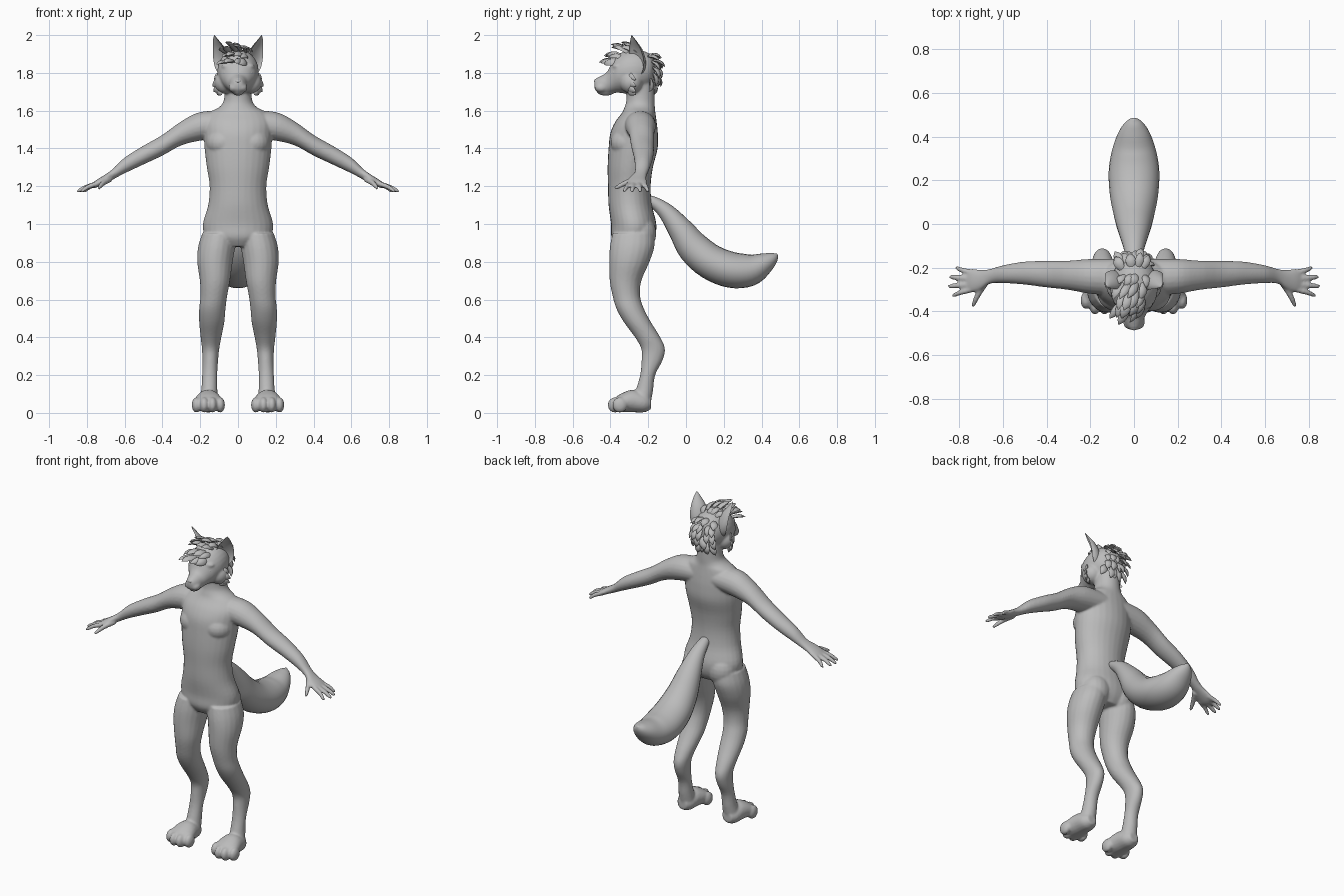
import bpy, bmesh, math, random
from mathutils import Vector, Matrix

cube = bpy.data.objects.get("Cube")
if cube:
    bpy.data.objects.remove(cube)
random.seed(4)
X, Y, Z = Vector((1, 0, 0)), Vector((0, 1, 0)), Vector((0, 0, 1))

fur = bpy.data.materials.new("plain_grey")
fur.use_nodes = True
fur.diffuse_color = (0.5, 0.5, 0.5, 1)
fur.node_tree.nodes["Principled BSDF"].inputs["Base Color"].default_value = (0.5, 0.5, 0.5, 1)


def smooth_rows(rows, steps):
    """Catmull-Rom interpolation through rows of numbers."""
    out = []
    for i in range(len(rows) - 1):
        p0, p1 = rows[max(i - 1, 0)], rows[i]
        p2, p3 = rows[i + 1], rows[min(i + 2, len(rows) - 1)]
        for k in range(steps):
            t = k / steps
            out.append([b + t * (c - a) / 2 + t * t * (a - 2.5 * b + 2 * c - d / 2)
                        + t ** 3 * (1.5 * (b - c) + (d - a) / 2)
                        for a, b, c, d in zip(p0, p1, p2, p3)])
    return out + [list(rows[-1])]


def loft(bm, rows, u, v=None, sides=20, steps=4, hollow=None):
    """Rows are x, y, z, half size along u, half size along v."""
    rows = smooth_rows(rows, steps)
    pts = [Vector(r[:3]) for r in rows]
    rings = []
    for i, r in enumerate(rows):
        tangent = pts[min(i + 1, len(pts) - 1)] - pts[max(i - 1, 0)]
        w = v or tangent.cross(u).normalized()
        ring = []
        for k in range(sides):
            a = math.tau * k / sides
            s = math.sin(a)
            if hollow and s > 0:
                s *= -hollow
            ring.append(bm.verts.new(pts[i] + u * max(r[3], 0.001) * math.cos(a)
                                     + w * max(r[4], 0.001) * s))
        rings.append(ring)
    for a, b in zip(rings, rings[1:]):
        for k in range(sides):
            n = (k + 1) % sides
            bm.faces.new((a[k], a[n], b[n], b[k]))
    bm.faces.new(rings[0][::-1])
    bm.faces.new(rings[-1])


def blob(bm, center, radii):
    m = Matrix.Translation(center) @ Matrix.Diagonal((*radii, 1))
    bmesh.ops.create_uvsphere(bm, u_segments=20, v_segments=12, radius=1, matrix=m)


def finish(bm, name, voxel=0, sharp=60):
    bmesh.ops.recalc_face_normals(bm, faces=bm.faces)
    me = bpy.data.meshes.new(name)
    bm.to_mesh(me)
    bm.free()
    me.materials.append(fur)
    ob = bpy.data.objects.new(name, me)
    bpy.context.collection.objects.link(ob)
    me.shade_smooth()
    if voxel:
        m = ob.modifiers.new("merge", "REMESH")
        m.mode, m.voxel_size, m.use_smooth_shade = "VOXEL", voxel, True
        m = ob.modifiers.new("soften", "SMOOTH")
        m.factor, m.iterations = 0.5, 6
    else:
        me.set_sharp_from_angle(angle=math.radians(sharp))
    return ob


# Torso and neck
body = bmesh.new()
torso = [(.88, -.28, .10, .085), (.93, -.28, .17, .115), (1, -.277, .186, .12),
         (1.1, -.295, .158, .115), (1.2, -.3, .15, .113), (1.3, -.295, .165, .12),
         (1.4, -.28, .177, .13), (1.48, -.275, .18, .126), (1.54, -.265, .18, .11),
         (1.59, -.25, .15, .088), (1.62, -.245, .098, .08), (1.66, -.24, .074, .075),
         (1.76, -.24, .07, .072)]
loft(body, [(0, y, z, a, b) for z, y, a, b in torso], X, Y, 28)

# Skull and muzzle
head = [(-.165, 1.82, .03, .04), (-.19, 1.815, .078, .085), (-.25, 1.81, .105, .113),
        (-.31, 1.805, .108, .115), (-.36, 1.795, .093, .1), (-.39, 1.775, .072, .083),
        (-.42, 1.745, .052, .058), (-.455, 1.735, .041, .047), (-.48, 1.738, .026, .03),
        (-.486, 1.74, .008, .01)]
loft(body, [(0, y, z, a, b) for y, z, a, b in head], X, Z, 28)

arm = [(.06, -.245, 1.53, .085, .07), (.2, -.24, 1.517, .08, .076), (.3, -.235, 1.48, .067, .064),
       (.4, -.23, 1.417, .061, .055), (.5, -.225, 1.365, .053, .05), (.6, -.23, 1.31, .041, .042),
       (.66, -.24, 1.265, .034, .029), (.7, -.255, 1.24, .046, .024),
       (.75, -.26, 1.213, .055, .02), (.775, -.262, 1.2, .04, .012)]
leg = [(.95, .1, -.28, .09, .11), (.88, .113, -.285, .098, .118), (.8, .122, -.3, .094, .107),
       (.7, .122, -.32, .08, .084), (.62, .128, -.316, .071, .073), (.55, .136, -.295, .07, .073),
       (.48, .139, -.257, .067, .072), (.4, .143, -.203, .055, .067), (.34, .145, -.174, .046, .063),
       (.28, .147, -.179, .042, .056), (.2, .15, -.203, .04, .04), (.12, .152, -.22, .043, .046),
       (.06, .155, -.235, .05, .05)]
foot = [(-.185, .05, .03, .03), (-.22, .053, .054, .05), (-.28, .063, .066, .06),
        (-.34, .054, .077, .05), (-.38, .042, .066, .036)]
fingers = [(-.222, .82, -.203), (-.25, .848, -.243), (-.277, .853, -.285), (-.3, .835, -.326)]

for s in (1, -1):
    # Arm, palm, fingers and thumb
    loft(body, [(s * x, *r) for x, *r in arm], Y, Z)
    for y0, x1, y1 in fingers:
        loft(body, [(s * .74, y0, 1.215, .014, .014), (s * (x1 + .75) / 2, (y0 + y1) / 2, 1.197, .013, .013),
                    (s * (x1 - .01), y1, 1.176, .01, .01), (s * x1, y1, 1.17, .003, .003)], Y, None, 10)
    loft(body, [(s * .68, -.27, 1.235, .018, .016), (s * .715, -.325, 1.215, .015, .015),
                (s * .735, -.37, 1.192, .01, .01), (s * .738, -.38, 1.187, .003, .003)], X, None, 10)
    # Leg, buttock and paw
    loft(body, [(s * x, y, z, a, b) for z, x, y, a, b in leg], X, Y)
    blob(body, (s * .085, -.245, .95), (.09, .088, .1))
    loft(body, [(s * .157, y, z, a, b) for y, z, a, b in foot], X, Z)
    for i, dx in enumerate((-.063, -.022, .022, .063)):
        y = -.375 if i in (1, 2) else -.35
        blob(body, (s * (.157 + dx), y, .042), (.025, .04, .041))
    # Pectoral, cheek, brow and upper lip
    blob(body, (s * .08, -.31, 1.43), (.09, .09, .08))
    blob(body, (s * .068, -.29, 1.75), (.058, .06, .06))
    blob(body, (s * .05, -.363, 1.835), (.038, .028, .018))
    blob(body, (s * .022, -.448, 1.722), (.028, .035, .026))
blob(body, (0, -.425, 1.697), (.028, .045, .018))
finish(body, "body", voxel=.0065)

# Tail
tail = bmesh.new()
path = [(-.215, 1.13, .025, .025), (-.17, 1.115, .034, .03), (-.1, 1.06, .05, .046),
        (-.025, .965, .074, .068), (.04, .875, .092, .086), (.13, .8, .11, .093),
        (.24, .757, .116, .095), (.34, .757, .1, .085), (.42, .795, .07, .055),
        (.465, .825, .036, .028), (.482, .842, .004, .004)]
loft(tail, [(0, *r) for r in path], X, None, 24)
finish(tail, "tail")

# Ears: crescent sections open to the front and side
ear = [(.07, -.262, 1.78, .025, .025), (.082, -.262, 1.82, .05, .042), (.09, -.263, 1.87, .056, .043),
       (.102, -.27, 1.925, .043, .032), (.118, -.281, 1.97, .021, .016), (.126, -.288, 2, .001, .001)]
for s, side in ((1, "left"), (-1, "right")):
    bm = bmesh.new()
    loft(bm, [(s * x, *r) for x, *r in ear], Vector((s * .72, .69, 0)), Vector((s * .69, -.72, 0)), 20, 4, .55)
    finish(bm, side + "_ear", sharp=50)

    # Eye with lids
    bm = bmesh.new()
    blob(bm, (s * .054, -.372, 1.8), (.026, .021, .017))
    finish(bm, side + "_eye")

# Nose
bm = bmesh.new()
blob(bm, (0, -.474, 1.756), (.019, .013, .012))
finish(bm, "nose")


def tuft(bm, base, tip, out, width):
    """A leaf shaped lock that bows away from the head."""
    along = tip - base
    u = along.cross(out).normalized()
    rows = [(0, 0, .5), (.35, .16, 1), (.7, .13, .75), (1, 0, .03)]
    loft(bm, [(*(base + along * t + out * along.length * lift), width * w, width * w * .5)
              for t, lift, w in rows], u, None, 6, 2)


# Hair: locks swept forward over the brow, up on the crown and down the nape
hair = bmesh.new()
center = Vector((0, -.265, 1.81))
for row in range(10):
    phi = math.radians(-62 + row * 20)
    count = 4 if row < 6 else 5
    for col in range(count):
        side = (col - (count - 1) / 2) / count * 1.25 + random.uniform(-.08, .08)
        out = Vector((math.sin(side), math.sin(phi) * math.cos(side), math.cos(phi) * math.cos(side)))
        base = center + Vector((out.x * .1, out.y * .105, out.z * .107))
        if phi < .35:
            flow = Vector((-.45 + random.uniform(-.2, .3), -.8, -.25 if row < 2 else .05))
        else:
            flow = Vector((out.x * .5, math.cos(phi) * .8, -math.sin(phi) * .9))
        length = .085 if row < 4 else .065
        tip = base + flow.normalized() * length + out * random.uniform(.018, .042)
        tuft(hair, base, tip, out, random.uniform(.017, .024))
finish(hair, "hair")

# Cheek and side fur
cheeks = bmesh.new()
for s in (1, -1):
    for z, reach, drop in ((1.785, .125, -.02), (1.76, .135, -.03), (1.735, .128, -.035), (1.715, .11, -.03)):
        tuft(cheeks, Vector((s * .08, -.3, z)), Vector((s * reach, -.265, z + drop)),
             Vector((s * .6, -.8, 0)), .024)
finish(cheeks, "cheek_fur")
